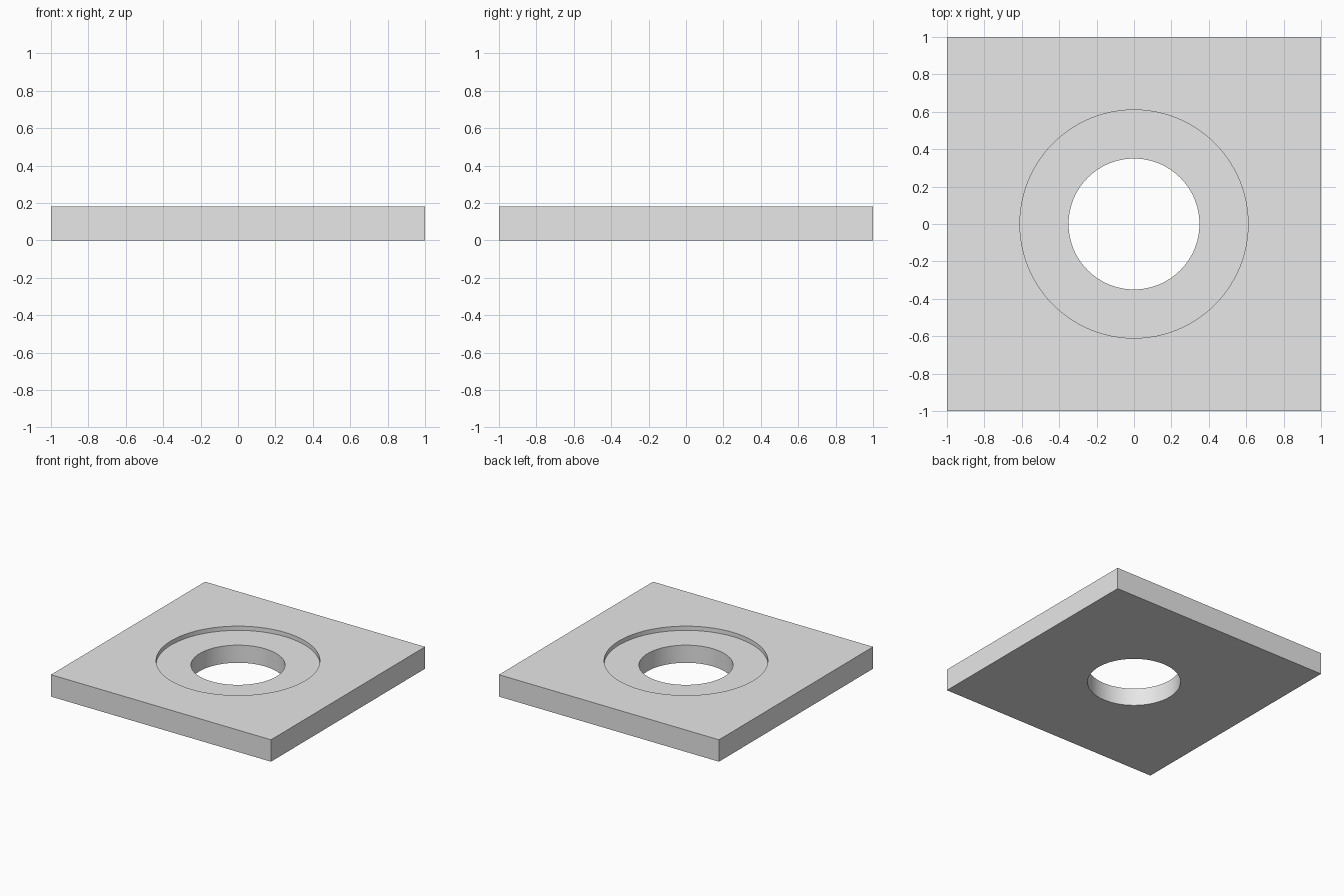
import bpy
import bmesh
from math import cos, sin, tau

SEGMENTS = 96
HALF = 1.0
HEIGHT = 0.18
RECESS_RADIUS = 0.61
RECESS_FLOOR = HEIGHT - 0.035
HOLE_RADIUS = 0.35

old = bpy.data.objects.get("Cube")
if old:
    bpy.data.objects.remove(old, do_unlink=True)

grey = bpy.data.materials.new("light_grey")
grey.use_nodes = True
grey.diffuse_color = (0.8, 0.8, 0.8, 1)
grey.node_tree.nodes["Principled BSDF"].inputs["Base Color"].default_value = (0.8, 0.8, 0.8, 1)

bm = bmesh.new()


def circle(radius, z):
    """Ring of vertices at one height."""
    return [bm.verts.new((radius * cos(tau * i / SEGMENTS), radius * sin(tau * i / SEGMENTS), z))
            for i in range(SEGMENTS)]


def square(z):
    """Ring matching the circles, pushed out onto the square outline."""
    ring = []
    for i in range(SEGMENTS):
        x, y = cos(tau * i / SEGMENTS), sin(tau * i / SEGMENTS)
        reach = HALF / max(abs(x), abs(y))
        ring.append(bm.verts.new((x * reach, y * reach, z)))
    return ring


# Closed section: underside, outer sides, top, recess wall, recess floor, hole wall
rings = [circle(HOLE_RADIUS, 0), square(0), square(HEIGHT), circle(RECESS_RADIUS, HEIGHT),
         circle(RECESS_RADIUS, RECESS_FLOOR), circle(HOLE_RADIUS, RECESS_FLOOR)]
for a, b in zip(rings, rings[1:] + rings[:1]):
    for i in range(SEGMENTS):
        j = (i + 1) % SEGMENTS
        bm.faces.new((a[i], a[j], b[j], b[i]))
bmesh.ops.recalc_face_normals(bm, faces=bm.faces)

mesh = bpy.data.meshes.new("square_plate")
bm.to_mesh(mesh)
bm.free()
mesh.materials.append(grey)
plate = bpy.data.objects.new("square_plate", mesh)
bpy.context.collection.objects.link(plate)

# Round walls smooth, rims and corners sharp
bpy.context.view_layer.objects.active = plate
plate.select_set(True)
bpy.ops.object.shade_smooth_by_angle()
